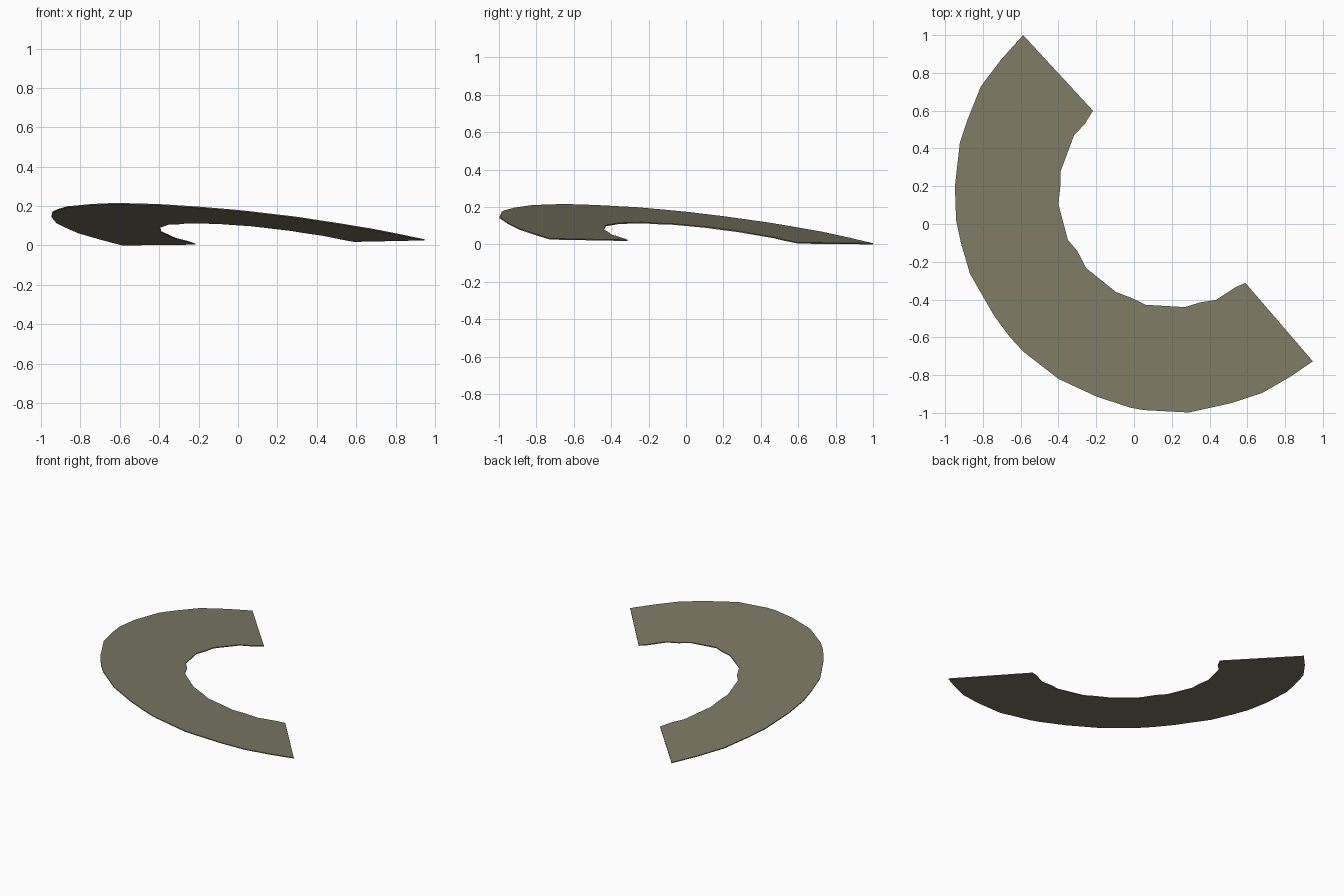
import bpy, bmesh

if "Cube" in bpy.data.objects:
    bpy.data.objects.remove(bpy.data.objects["Cube"])

THICKNESS = 0.006
SLOPE_X, SLOPE_Y = -0.124, -0.125   # the flat sheet leans on its two cut ends

# Outer rim, back-left end round to front-right end (x, y)
OUTER = [(-.587, 1.0), (-.70, .875), (-.81, .73), (-.88, .555), (-.922, .43),
         (-.948, .2), (-.942, .02), (-.915, -.105), (-.868, -.265),
         (-.74, -.487), (-.656, -.6), (-.587, -.675), (-.40, -.82),
         (-.195, -.915), (-.02, -.972), (.05, -.985), (.29, -.998),
         (.52, -.947), (.68, -.894), (.825, -.81), (.947, -.727)]
# Inner rim, front-right end back to back-left end
INNER = [(.59, -.312), (.54, -.333), (.434, -.402), (.35, -.415), (.27, -.44),
         (.063, -.428), (-.005, -.395), (-.095, -.36), (-.254, -.233),
         (-.30, -.143), (-.35, -.085), (-.40, .105), (-.39, .2), (-.39, .275),
         (-.317, .47), (-.26, .53), (-.217, .6)]

olive = bpy.data.materials.new("olive grey")
olive.diffuse_color = (0.205, 0.193, 0.128, 1)
olive.use_nodes = True
olive.node_tree.nodes["Principled BSDF"].inputs["Base Color"].default_value = olive.diffuse_color

# Tilted outline, extruded to a thin plate
outline = OUTER + INNER
heights = [SLOPE_X * x + SLOPE_Y * y for x, y in outline]
base = min(heights)
bm = bmesh.new()
face = bm.faces.new([bm.verts.new((x, y, h - base))
                     for (x, y), h in zip(outline, heights)])
top = bmesh.ops.extrude_face_region(bm, geom=[face])["geom"]
bmesh.ops.translate(bm, vec=(0, 0, THICKNESS),
                    verts=[v for v in top if isinstance(v, bmesh.types.BMVert)])
bmesh.ops.triangulate(bm, faces=[f for f in bm.faces if len(f.verts) > 4])
bmesh.ops.recalc_face_normals(bm, faces=bm.faces)

mesh = bpy.data.meshes.new("curved_plate")
bm.to_mesh(mesh)
bm.free()
mesh.materials.append(olive)
plate = bpy.data.objects.new("curved_plate", mesh)
bpy.context.collection.objects.link(plate)
